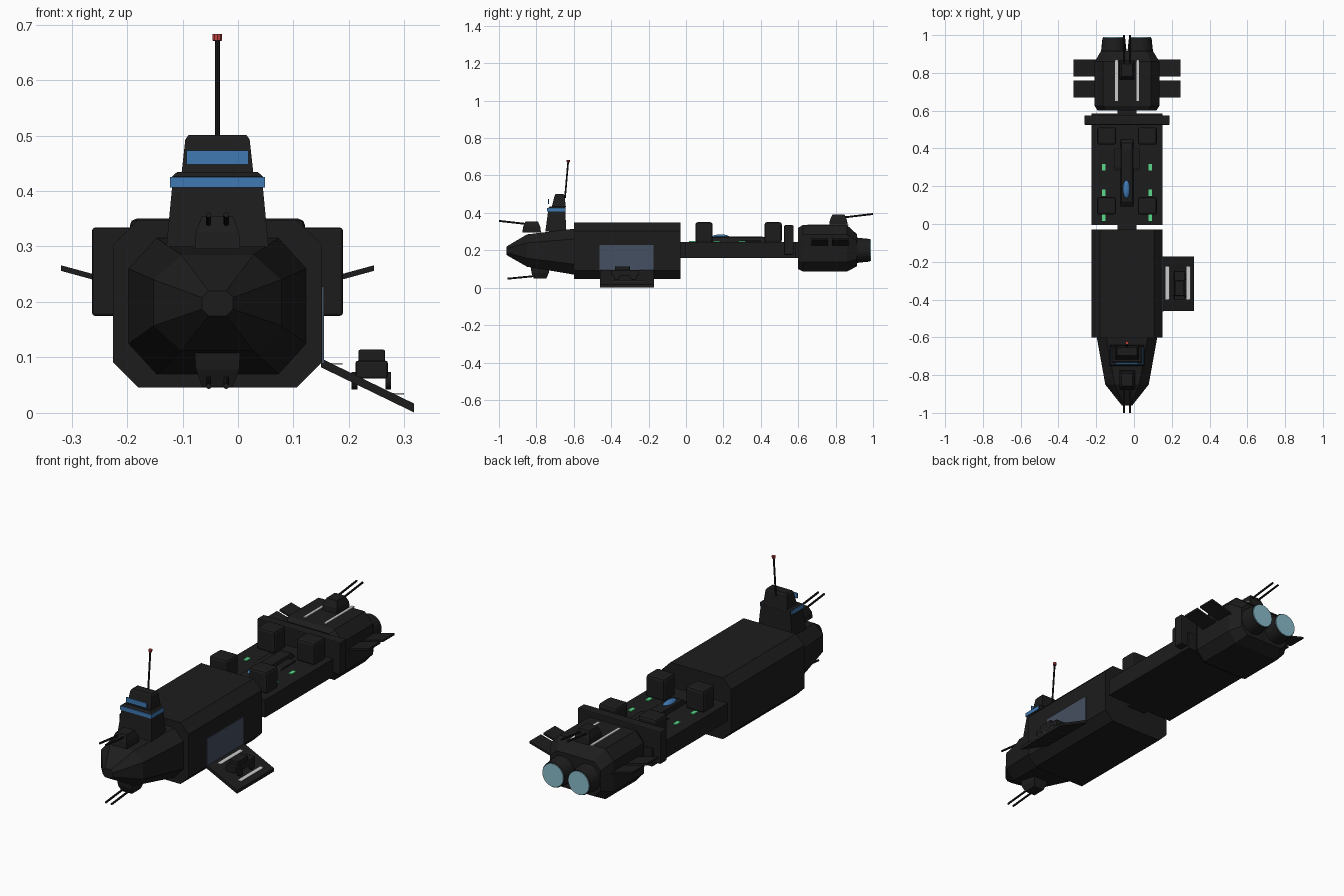
import bpy, bmesh, math
from mathutils import Vector

if "Cube" in bpy.data.objects:
    bpy.data.objects.remove(bpy.data.objects["Cube"])

CX = -0.037  # hull centre line


def material(name, r, g, b):
    m = bpy.data.materials.new(name)
    m.diffuse_color = (r, g, b, 1)
    m.use_nodes = True
    m.node_tree.nodes["Principled BSDF"].inputs["Base Color"].default_value = m.diffuse_color
    return m


DARK = material("dark_hull", 0.012, 0.012, 0.012)
BLUE = material("blue_glass", 0.05, 0.19, 0.45)
GLOW = material("engine_glow", 0.25, 0.5, 0.6)
RED = material("red_lamp", 0.5, 0.05, 0.05)
GREEN = material("green_lamp", 0.1, 0.7, 0.25)
WHITE = material("white_stripe", 0.7, 0.7, 0.7)
SLATE = material("slate_door", 0.06, 0.08, 0.12)


def finish(name, bm, mat):
    bmesh.ops.recalc_face_normals(bm, faces=bm.faces[:])
    me = bpy.data.meshes.new(name)
    bm.to_mesh(me)
    bm.free()
    me.materials.append(mat)
    ob = bpy.data.objects.new(name, me)
    bpy.context.collection.objects.link(ob)
    return ob


def loft(name, rings, mat=DARK):
    bm = bmesh.new()
    loops = [[bm.verts.new(p) for p in r] for r in rings]
    n = len(loops[0])
    for a, b in zip(loops, loops[1:]):
        for i in range(n):
            bm.faces.new((a[i], a[(i + 1) % n], b[(i + 1) % n], b[i]))
    bm.faces.new(loops[0])
    bm.faces.new(loops[-1][::-1])
    return finish(name, bm, mat)


def octagon(y, hw, z0, z1, cx, cz):
    half = [(hw - cx, z0), (hw, z0 + cz), (hw, z1 - cz), (hw - cx, z1)]
    pts = half + [(-x, z) for x, z in reversed(half)]
    return [(CX + x, y, z) for x, z in pts]


def hull(name, sections):
    return loft(name, [octagon(*s) for s in sections])


def rect(x0, x1, y0, y1, z):
    return [(x0, y0, z), (x1, y0, z), (x1, y1, z), (x0, y1, z)]


def box(name, x0, x1, y0, y1, z0, z1, mat=DARK, bevel=0):
    ob = loft(name, [rect(x0, x1, y0, y1, z0), rect(x0, x1, y0, y1, z1)], mat)
    if bevel:
        m = ob.modifiers.new("bevel", 'BEVEL')
        m.width = bevel
        m.segments = 2
    return ob


def taper(name, levels, mat=DARK):
    # levels: half width, y0, y1, z
    return loft(name, [rect(CX - h, CX + h, a, b, z) for h, a, b, z in levels], mat)


def rod(name, p, q, r, mat=DARK, r2=None, seg=10):
    p, q = Vector(p), Vector(q)
    bm = bmesh.new()
    bmesh.ops.create_cone(bm, cap_ends=True, segments=seg, radius1=r,
                          radius2=r if r2 is None else r2, depth=(q - p).length)
    bmesh.ops.rotate(bm, verts=bm.verts, matrix=(q - p).to_track_quat('Z', 'Y').to_matrix())
    bmesh.ops.translate(bm, verts=bm.verts, vec=(p + q) / 2)
    return finish(name, bm, mat)


def ellipsoid(name, c, s, mat):
    bm = bmesh.new()
    bmesh.ops.create_uvsphere(bm, u_segments=20, v_segments=12, radius=1)
    bmesh.ops.scale(bm, verts=bm.verts, vec=s)
    bmesh.ops.translate(bm, verts=bm.verts, vec=c)
    for f in bm.faces:
        f.smooth = True
    return finish(name, bm, mat)


def slab(name, a, b, y0, y1, t, mat=DARK):
    # sloping plate between (x, z) points a and b, thickened downward
    prof = [a, b, (b[0], b[1] - t), (a[0], a[1] - t)]
    return loft(name, [[(x, y, z) for x, z in prof] for y in (y0, y1)], mat)


# Bow and cargo hull
hull("bow", [(-0.96, 0.028, 0.175, 0.22, 0.012, 0.012),
             (-0.85, 0.115, 0.112, 0.285, 0.05, 0.045),
             (-0.6, 0.16, 0.07, 0.315, 0.05, 0.055)])
hull("cargo_hull", [(-0.6, 0.188, 0.046, 0.348, 0.045, 0.045),
                    (-0.03, 0.188, 0.046, 0.348, 0.045, 0.045)])

# Middle deck, keel and bulkhead
box("deck", CX - 0.188, CX + 0.188, -0.005, 0.585, 0.158, 0.245)
box("keel", CX - 0.05, CX + 0.05, -0.04, 0.62, 0.16, 0.243)
box("bulkhead", CX - 0.226, CX + 0.226, 0.525, 0.575, 0.175, 0.334, bevel=0.005)

# Deck pods and lamps
for s in (-1, 1):
    for y in (0.05, 0.42):
        x = CX + s * 0.108
        box("deck_pod", x - 0.05, x + 0.05, y, y + 0.092, 0.24, 0.35, bevel=0.012)
    for y in (0.035, 0.165, 0.3):
        x = CX + s * 0.123
        box("deck_lamp", x - 0.01, x + 0.01, y - 0.018, y + 0.018, 0.243, 0.249, GREEN)

# Small parked craft on the deck
taper("parked_craft_body", [(0.035, 0.09, 0.45, 0.243), (0.03, 0.12, 0.43, 0.268),
                            (0.015, 0.17, 0.4, 0.274)])
taper("parked_craft_wing", [(0.07, 0.28, 0.4, 0.246), (0.07, 0.3, 0.4, 0.254)])
ellipsoid("parked_craft_canopy", (CX - 0.003, 0.185, 0.268), (0.019, 0.05, 0.017), BLUE)

# Engine block
hull("engine_block", [(0.6, 0.155, 0.1, 0.32, 0.04, 0.045),
                      (0.625, 0.171, 0.086, 0.335, 0.045, 0.05),
                      (0.86, 0.171, 0.086, 0.335, 0.045, 0.05),
                      (0.915, 0.138, 0.115, 0.285, 0.035, 0.035)])
for s in (-1, 1):
    x = CX + s * 0.07
    ob = rod("engine_nozzle", (x, 0.9, 0.2), (x, 0.985, 0.2), 0.069, DARK, 0.06, 24)
    rod("engine_glow", (x, 0.98, 0.2), (x, 0.99, 0.2), 0.057, GLOW, seg=24)
    box("roof_stripe", CX + s * 0.056 - 0.007, CX + s * 0.056 + 0.007,
        0.65, 0.87, 0.333, 0.339, WHITE)
    # Radiator fins, tilted up towards the tips
    for y in (0.67, 0.78):
        slab("radiator_fin", (CX + s * 0.15, 0.23), (CX + s * 0.282, 0.266), y, y + 0.09, 0.01)

# Twin-barrel turrets: y centre, base z, up/down, facing
for label, y, z, up, face, dz, length in (("bow_top", -0.825, 0.295, 1, -1, 0.016, 0.175),
                                          ("bow_bottom", -0.78, 0.108, -1, -1, 0.014, 0.175),
                                          ("stern", 0.815, 0.33, 1, 1, 0.018, 0.185)):
    taper(label + "_turret", [(0.041, y - 0.05, y + 0.05, z),
                              (0.039, y - 0.046, y + 0.046, z + up * 0.03),
                              (0.028, y - 0.033, y + 0.033, z + up * 0.06)])
    for s in (-1, 1):
        x = CX + s * 0.016
        zb = z + up * 0.046
        rod(label + "_barrel", (x, y + face * 0.03, zb), (x, y + face * length, zb + up * dz), 0.005)

# Bridge tower
taper("bridge_base", [(0.092, -0.752, -0.64, 0.3), (0.082, -0.738, -0.645, 0.405),
                      (0.082, -0.738, -0.645, 0.426), (0.073, -0.728, -0.65, 0.434)])
taper("bridge_window_band", [(0.086, -0.743, -0.648, 0.406), (0.086, -0.743, -0.648, 0.425)], BLUE)
taper("bridge_top", [(0.065, -0.718, -0.642, 0.43), (0.058, -0.702, -0.65, 0.493),
                     (0.052, -0.697, -0.655, 0.501)])
taper("bridge_window", [(0.056, -0.738, -0.733, 0.448), (0.056, -0.738, -0.733, 0.473)], BLUE)
rod("antenna", (CX, -0.647, 0.48), (CX, -0.63, 0.674), 0.0045)
rod("antenna_lamp", (CX, -0.63, 0.671), (CX, -0.6295, 0.683), 0.009, RED)

# Side door and loading ramp
box("side_door", 0.148, 0.155, -0.462, -0.175, 0.09, 0.228, SLATE)
slab("ramp", (0.15, 0.098), (0.317, 0.017), -0.46, -0.172, 0.016)
for x, z in ((0.178, 0.088), (0.289, 0.034)):
    box("ramp_stripe", x - 0.01, x + 0.01, -0.4, -0.225, z - 0.001, z + 0.002, WHITE)

# Cargo vehicle on the ramp
box("vehicle_body", 0.212, 0.27, -0.4, -0.25, 0.062, 0.094, bevel=0.004)
box("vehicle_cabin", 0.217, 0.265, -0.38, -0.3, 0.09, 0.114, bevel=0.003)
for x in (0.21, 0.271):
    for y in (-0.37, -0.28):
        rod("vehicle_wheel", (x - 0.005, y, 0.058), (x + 0.005, y, 0.058), 0.016, seg=14)
